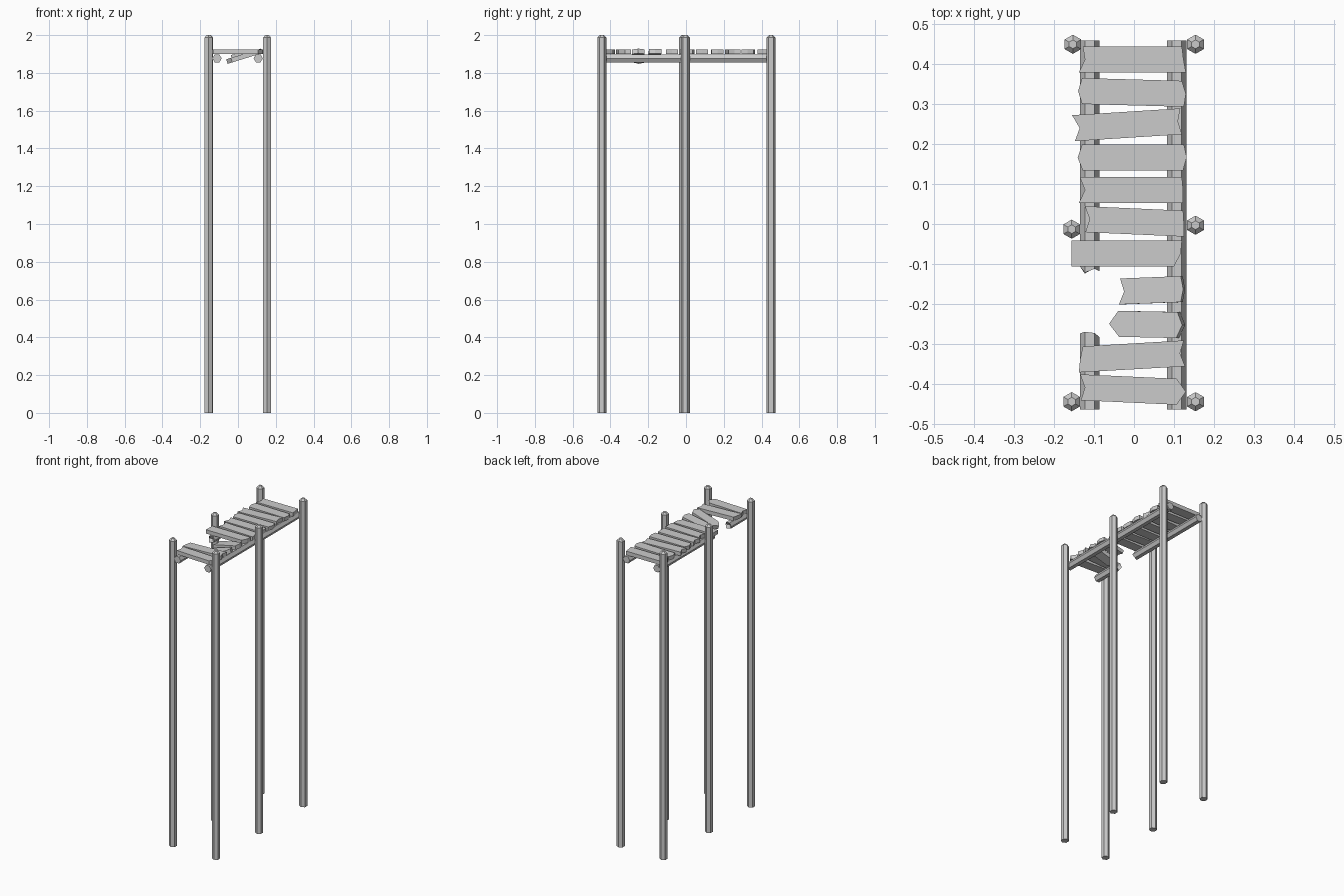
import bpy, math
from mathutils import Vector

if "Cube" in bpy.data.objects:
    bpy.data.objects.remove(bpy.data.objects["Cube"])


def make(name, verts, faces):
    mesh = bpy.data.meshes.new(name)
    mesh.from_pydata([tuple(v) for v in verts], [], faces)
    mesh.update()
    obj = bpy.data.objects.new(name, mesh)
    bpy.context.collection.objects.link(obj)
    return obj


def bridge(rings, tips=(None, None)):
    """Skin a stack of equal rings; ends are flat caps or fans to a tip."""
    n = len(rings[0])
    verts = [v for r in rings for v in r]
    faces = []
    for k in range(len(rings) - 1):
        for i in range(n):
            j = (i + 1) % n
            faces.append((k*n + i, k*n + j, (k+1)*n + j, (k+1)*n + i))
    first = list(range(n))[::-1]
    last = list(range((len(rings) - 1)*n, len(rings)*n))
    for loop, tip in ((first, tips[0]), (last, tips[1])):
        if tip is None:
            faces.append(tuple(loop))
        else:
            verts.append(tip)
            t = len(verts) - 1
            faces += [(loop[i], loop[(i + 1) % n], t) for i in range(n)]
    return verts, faces


def post(name, x, y):
    rings = []
    for z, r in ((0, .024), (1.987, .024), (2.0, .011)):
        rings.append([(x + r*math.sin(-a*math.pi/3), y + r*math.cos(a*math.pi/3), z)
                      for a in range(6)])
    make(name, *bridge(rings))


def beam(name, x, y0, y1, jag0=None, jag1=None):
    z, r = 1.877, .0245
    rings = []
    for y, jag in ((y0, jag0), (y1, jag1)):
        jag = jag or [0]*6
        rings.append([(x + r*math.cos(a*math.pi/3), y + jag[a], z - r*math.sin(a*math.pi/3))
                      for a in range(6)])
    # splintered ends get an off-centre inner point
    tips = ((x + .004, y0 + .012, z) if jag0 else None,
            (x - .004, y1 - .012, z) if jag1 else None)
    make(name, *bridge(rings, tips))


def plank(name, yl, yr, left, right, slope=0):
    """yl / yr: centre y at each end; left / right: x of back, middle, front points."""
    h, thick, pivot = .0325, .025, .11
    out = [(left[0], yl + h), (left[1], yl), (left[2], yl - h),
           (right[2], yr - h), (right[1], yr), (right[0], yr + h)]
    ang = math.atan(slope)
    c, s = math.cos(ang), math.sin(ang)
    rings = []
    for dz in (0, thick):
        ring = []
        for x, y in out:
            dx = (x - pivot)/c
            ring.append(Vector((pivot + dx*c - dz*s, y, 1.899 + dx*s + dz*c)))
        rings.append(ring)
    verts, faces = bridge(rings)
    # split concave outline into two quads per cap
    faces = faces[:-2] + [(4, 3, 2, 1), (5, 4, 1, 0), (7, 8, 9, 10), (6, 7, 10, 11)]
    make(name, verts, faces)


# Support posts
for i, (x, y) in enumerate([(-.153, .45), (-.156, -.013), (-.156, -.445),
                            (.154, .45), (.154, -.003), (.154, -.445)]):
    post(f"post_{i + 1}", x, y)

# Long beams; the left one is snapped
beam("right_beam", .107, -.465, .46)
beam("left_beam_back", -.111, -.118, .46, jag0=[0, .008, -.006, .012, -.004, .006])
beam("left_beam_front", -.111, -.465, -.277, jag1=[-.006, .004, -.008, .003, .007, .004])

# Deck planks, back to front
planks = [
    (.412, .412, (-.128, -.123, -.138), (.12, .124, .13), 0),
    (.333, .326, (-.13, -.14, -.13), (.12, .13, .125), 0),
    (.24, .257, (-.155, -.136, -.148), (.116, .11, .12), 0),
    (.166, .167, (-.13, -.141, -.128), (.125, .132, .123), 0),
    (.085, .085, (-.136, -.123, -.138), (.12, .123, .123), 0),
    (.012, .001, (-.123, -.111, -.122), (.123, .125, .125), 0),
    (-.074, -.074, (-.156, -.156, -.156), (.12, .117, .1), 0),
    (-.169, -.163, (-.03, -.02, -.033), (.122, .128, .122), .2),
    (-.25, -.253, (-.032, -.055, -.03), (.116, .128, .113), .31),
    (-.339, -.324, (-.128, -.135, -.138), (.125, .115, .128), 0),
    (-.409, -.42, (-.135, -.123, -.133), (.107, .13, .107), 0),
]
for i, p in enumerate(planks):
    plank(f"plank_{i + 1}", *p)
